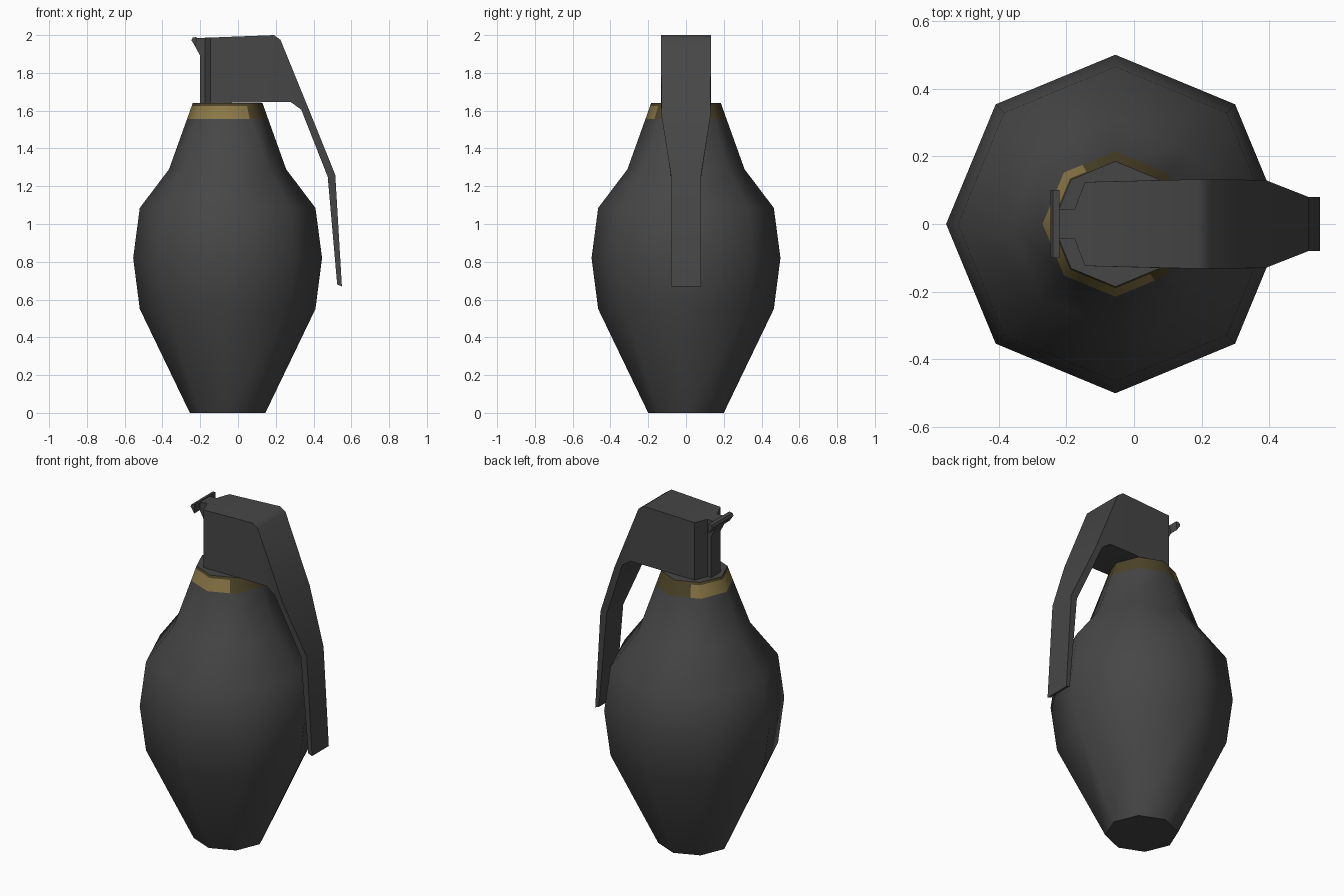
import bpy, bmesh
from math import radians, degrees, sin, cos, atan2
from mathutils import Vector

cube = bpy.data.objects.get("Cube")
if cube:
    bpy.data.objects.remove(cube, do_unlink=True)

AXIS_X = -0.055


def material(name, rgb):
    mat = bpy.data.materials.new(name)
    mat.use_nodes = True
    mat.diffuse_color = (*rgb, 1)
    bsdf = mat.node_tree.nodes["Principled BSDF"]
    bsdf.inputs["Base Color"].default_value = (*rgb, 1)
    bsdf.inputs["Roughness"].default_value = 0.8
    return mat


grey = material("dark grey", (0.062, 0.062, 0.062))
gold = material("dull gold", (0.26, 0.19, 0.063))
olive = material("dark olive", (0.075, 0.058, 0.022))


def finish(bm, name, mats, angle):
    bmesh.ops.recalc_face_normals(bm, faces=bm.faces[:])
    mesh = bpy.data.meshes.new(name)
    bm.to_mesh(mesh)
    bm.free()
    for mat in mats:
        mesh.materials.append(mat)
    obj = bpy.data.objects.new(name, mesh)
    bpy.context.collection.objects.link(obj)
    bpy.ops.object.select_all(action='DESELECT')
    obj.select_set(True)
    bpy.context.view_layer.objects.active = obj
    bpy.ops.object.shade_smooth_by_angle(angle=radians(angle))
    return obj


def loft(bm, rings):
    """Join equal closed rings of points and cap both ends."""
    loops = [[bm.verts.new(p) for p in ring] for ring in rings]
    for a, b in zip(loops, loops[1:]):
        for i in range(len(a)):
            j = (i + 1) % len(a)
            bm.faces.new((a[i], a[j], b[j], b[i]))
    bm.faces.new(loops[0][::-1])
    bm.faces.new(loops[-1])


# Body: eight-sided lathe of (radius, height)
BAND_LOW, BAND_HIGH = 1.555, 1.625
profile = [(0.2, 0), (0.465, 0.55), (0.5, 0.82), (0.465, 1.085), (0.31, 1.29),
           (0.215, BAND_LOW), (0.19, BAND_HIGH), (0.185, 1.64)]
bm = bmesh.new()
loft(bm, [[(AXIS_X + r * cos(radians(45 * k)), r * sin(radians(45 * k)), z)
           for k in range(8)] for r, z in profile])

# Painted neck band: gold on one sector, olive on the rest and along the rim
GOLD_START, GOLD_END = 119, 305


def in_band(face):
    return BAND_LOW < face.calc_center_median().z < BAND_HIGH


for a in (GOLD_START, GOLD_END):
    faces = [f for f in bm.faces if in_band(f)]
    edges = {e for f in faces for e in f.edges}
    verts = {v for f in faces for v in f.verts}
    bmesh.ops.bisect_plane(bm, geom=faces + list(edges) + list(verts),
                           plane_co=(AXIS_X, 0, 0),
                           plane_no=(-sin(radians(a)), cos(radians(a)), 0))
for f in bm.faces:
    c = f.calc_center_median()
    if in_band(f):
        turn = degrees(atan2(c.y, c.x - AXIS_X)) % 360
        f.material_index = 1 if GOLD_START < turn < GOLD_END else 2
    elif BAND_HIGH < c.z < 1.639:
        f.material_index = 2
finish(bm, "body", [grey, gold, olive], 60)

# Fuse head and safety lever: stations of outer x, z, inner x, z, half width
stations = [
    (-0.2, 1.985, -0.2, 1.64, 0.045),
    (-0.175, 1.986, -0.175, 1.64, 0.045),
    (-0.145, 1.987, -0.145, 1.64, 0.124),
    (0.19, 2.0, 0.15, 1.645, 0.132),
    (0.225, 1.975, 0.28, 1.645, 0.132),
    (0.388, 1.575, 0.335, 1.605, 0.13),
    (0.515, 1.26, 0.475, 1.25, 0.08),
    (0.55, 0.67, 0.525, 0.68, 0.08),
]
bm = bmesh.new()
loft(bm, [[(xo, -w, zo), (xo, w, zo), (xi, w, zi), (xi, -w, zi)]
          for xo, zo, xi, zi, w in stations])
finish(bm, "safety_lever", [grey], 38)


def slab(name, outline, half):
    """Extrude an x-z outline evenly to both sides."""
    bm = bmesh.new()
    loft(bm, [[(x, y, z) for x, z in outline] for y in (-half, half)])
    return finish(bm, name, [grey], 30)


# Hinge lip behind the head: a wedge stem carrying a cross bar
slab("hinge_stem", [(-0.19, 1.985), (-0.225, 1.985), (-0.235, 1.955), (-0.2, 1.89),
                    (-0.19, 1.89)], 0.045)
slab("hinge_bar", [(-0.22, 1.99), (-0.24, 1.986), (-0.247, 1.972), (-0.222, 1.935)], 0.1)
